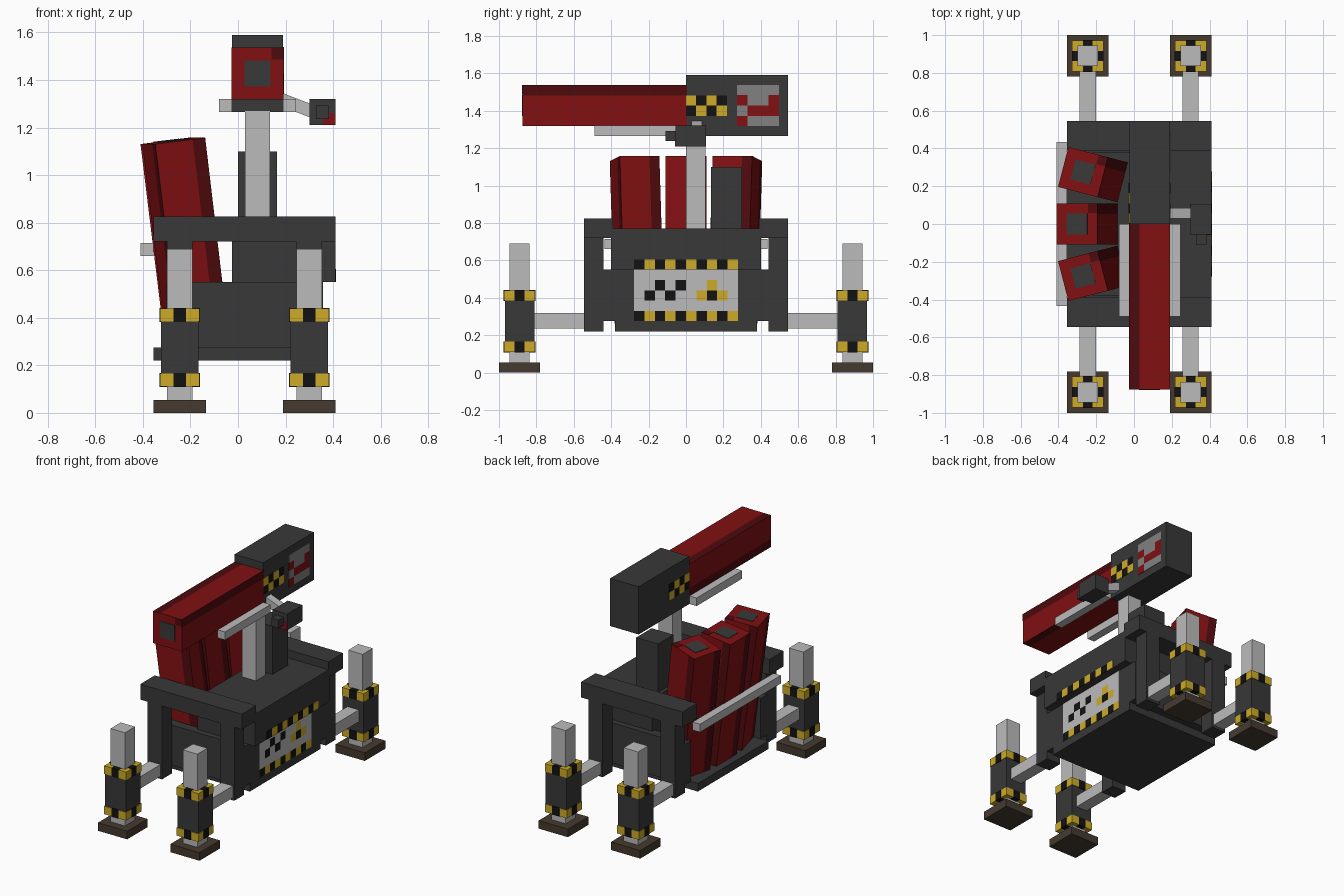
import bpy, bmesh, math
from mathutils import Matrix, Vector

old = bpy.data.objects.get("Cube")
if old:
    bpy.data.objects.remove(old, do_unlink=True)


def material(name, r, g, b):
    m = bpy.data.materials.new(name)
    m.use_nodes = True
    m.diffuse_color = (r, g, b, 1)
    m.node_tree.nodes["Principled BSDF"].inputs["Base Color"].default_value = (r, g, b, 1)
    return m


STEEL = material("light steel", 0.50, 0.50, 0.50)
DARK = material("dark grey", 0.040, 0.040, 0.040)
RED = material("red", 0.22, 0.005, 0.006)
DEEP = material("deep red", 0.075, 0.003, 0.004)
YELLOW = material("warning yellow", 0.62, 0.41, 0.02)
BLACK = material("black", 0.006, 0.006, 0.006)
BROWN = material("brown", 0.060, 0.042, 0.028)
GREY = material("mid grey", 0.22, 0.22, 0.22)


def add_object(name, bm, mats, matrix=None):
    bmesh.ops.recalc_face_normals(bm, faces=bm.faces)
    mesh = bpy.data.meshes.new(name)
    bm.to_mesh(mesh)
    bm.free()
    for m in mats:
        mesh.materials.append(m)
    ob = bpy.data.objects.new(name, mesh)
    bpy.context.collection.objects.link(ob)
    if matrix:
        ob.matrix_world = matrix
    return ob


def box(name, x, y, z, mat, matrix=None):
    """Box given as (min, max) ranges on each axis."""
    bm = bmesh.new()
    bmesh.ops.create_cube(bm, size=1)
    for v in bm.verts:
        v.co = [(r[0] + r[1]) / 2 + c * (r[1] - r[0]) for c, r in zip(v.co, (x, y, z))]
    return add_object(name, bm, [mat], matrix)


def around(c, w):
    return (c - w / 2, c + w / 2)


def tiles(name, x, y0, z0, rows, cell, height, key, side=1):
    """Thin coloured plates on an x-facing wall, from rows of letters (top row first)."""
    for r, row in enumerate(rows):
        z = z0 + (len(rows) - 1 - r) * height
        for c, letter in enumerate(row):
            if letter in key:
                box(name, tuple(sorted((x - side * 0.002, x + side * 0.003))),
                    (y0 + c * cell, y0 + (c + 1) * cell), (z, z + height), key[letter])


# Legs: foot, shaft, sleeve, striped bands, link to the frame
for lx, side_name in ((-0.245, "right"), (0.30, "left")):
    for s, end_name in ((-1, "front"), (1, "back")):
        tag = end_name + "_" + side_name + "_"
        ly = s * 0.89
        for part, w, z, mat in (("foot", 0.22, (0, 0.055), BROWN),
                                ("leg_shaft", 0.108, (0.055, 0.69), STEEL),
                                ("leg_sleeve", 0.158, (0.115, 0.435), DARK)):
            box(tag + part, around(lx, w), around(ly, w), z, mat)
        for z in (0.11, 0.385):
            box(tag + "band", around(lx, 0.165), around(ly, 0.165), (z, z + 0.055), YELLOW)
            for wx, wy in ((0.052, 0.169), (0.169, 0.052)):
                box(tag + "band_mark", around(lx, wx), around(ly, wy),
                    (z - 0.002, z + 0.057), BLACK)
        box(tag + "leg_link", around(lx, 0.085),
            tuple(sorted((s * 0.53, s * 0.82))), (0.237, 0.318), STEEL)
        box(tag + "frame_post", around(lx, 0.108),
            tuple(sorted((s * 0.44, s * 0.545))), (0.22, 0.73), DARK)

# Frame and hull
box("base_plate", (-0.355, 0.355), (-0.38, 0.38), (0.22, 0.275), DARK)
box("lower_hull", (-0.025, 0.355), (-0.38, 0.38), (0.27, 0.56), DARK)
box("deck", (-0.025, 0.41), (-0.40, 0.40), (0.55, 0.77), DARK)
for s, end_name in ((-1, "front"), (1, "back")):
    box(end_name + "_beam", (-0.355, 0.41),
        tuple(sorted((s * 0.39, s * 0.545))), (0.72, 0.825), DARK)
    box(end_name + "_end_panel", (-0.30, 0.355),
        tuple(sorted((s * 0.375, s * 0.44))), (0.275, 0.55), DARK)
box("pod_rail", (-0.41, -0.355), (-0.435, 0.435), (0.66, 0.715), STEEL)

# Side sign with warning stripes
key = {"b": BLACK, "y": YELLOW, "s": STEEL, "g": GREY, "r": RED}
tiles("deck_stripe", 0.41, -0.278, 0.55, ["bybybybyby"], 0.0556, 0.055, key)
tiles("side_sign", 0.355, -0.278, 0.275,
      ["ssssssssss", "ssbsbssyss", "sbsbssybys", "ssssssssss", "bybybybyby"],
      0.0556, 0.055, key)


def pod(name, matrix, length=0.88, h=0.109, strip=0.055):
    """Square canister along local z, ending at z = 0, with one dark strip per side."""
    bm = bmesh.new()
    ring = []
    for k in range(4):
        turn = Matrix.Rotation(k * math.pi / 2, 3, "Z")
        ring += [turn @ Vector((-h, -h, 0)), turn @ Vector((h - strip, -h, 0))]
    top = [bm.verts.new(p) for p in ring]
    low = [bm.verts.new(p - Vector((0, 0, length))) for p in ring]
    bm.faces.new(top)
    bm.faces.new(low[::-1])
    for i in range(8):
        j = (i + 1) % 8
        bm.faces.new((low[i], low[j], top[j], top[i])).material_index = i % 2
    add_object(name, bm, [RED, DEEP], matrix)
    box(name + "_cap", (-0.055, 0.055), (-0.055, 0.055), (-0.003, 0.003), DARK, matrix)
    box(name + "_corner_mark", (h - 0.05, h), (h - 0.05, h), (-0.003, 0.002), DEEP, matrix)


# Three spare canisters fanned out and leaning outward
lean = Matrix.Rotation(math.radians(-7), 4, "Y")
for label, x, y, turn in (("front", -0.27, -0.275, 14.5), ("middle", -0.302, 0, 0),
                          ("back", -0.27, 0.275, -14.5)):
    pod(label + "_canister", Matrix.Translation((x, y, 1.144))
        @ Matrix.Rotation(math.radians(turn), 4, "Z") @ lean)

# Launcher: mast, rear housing, barrel, side rails
box("mast", (0.03, 0.135), (0.0, 0.105), (0.76, 1.27), STEEL)
box("deck_box", (0.0, 0.165), (0.135, 0.30), (0.76, 1.10), DARK)
box("launcher_housing", (-0.025, 0.19), (0.0, 0.545), (1.265, 1.59), DARK)
pod("launcher_barrel", Matrix.Translation((0.082, -0.875, 1.428))
    @ Matrix.Rotation(math.pi / 2, 4, "X"))
for x in (-0.08, 0.19):
    box("launcher_rail", (x, x + 0.055), (-0.49, 0.0), (1.265, 1.32), STEEL)

# Housing markings: checks on both sides, patch on the left side
for x, side in ((0.19, 1), (-0.025, -1)):
    tiles("housing_checks", x, 0.0, 1.372, ["ybyb", "byby"], 0.0545, 0.055, key, side)
tiles("housing_patch", 0.19, 0.272, 1.318, ["gggg", "rggr", "grrr", "rggg"],
      0.056, 0.055, key)

# Sight on a slanted arm
box("sight_arm", (-0.09, 0.09), (-0.0275, 0.0275), (-0.027, 0.027), STEEL,
    Matrix.Translation((0.235, 0.057, 1.298)) @ Matrix.Rotation(math.radians(21), 4, "Y"))
box("sight_body", (0.30, 0.41), (-0.055, 0.107), (1.21, 1.32), DARK)
box("sight_lens", (0.328, 0.383), (-0.11, -0.05), (1.237, 1.292), DARK)
box("sight_mark", (0.357, 0.41), (-0.058, -0.053), (1.21, 1.262), RED)
